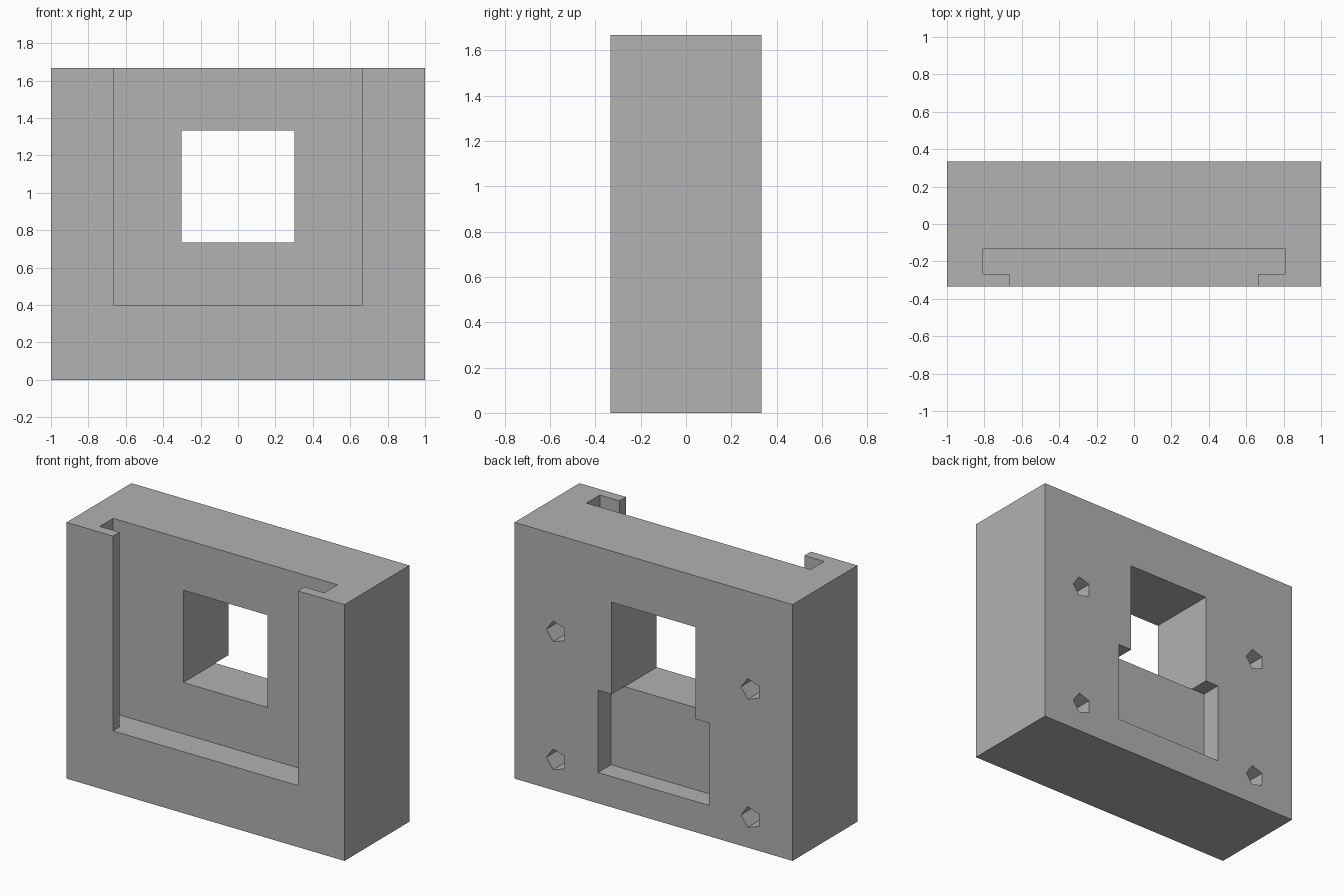
import bpy, bmesh, math
from mathutils import Vector

if "Cube" in bpy.data.objects:
    bpy.data.objects.remove(bpy.data.objects["Cube"], do_unlink=True)

grey = bpy.data.materials.new("plain grey")
grey.use_nodes = True
colour = (0.445, 0.445, 0.445, 1)
grey.diffuse_color = colour
grey.node_tree.nodes["Principled BSDF"].inputs["Base Color"].default_value = colour


def prism(name, outline, sweep):
    """Solid made by sweeping a closed outline of 3D points along a vector."""
    bm = bmesh.new()
    face = bm.faces.new([bm.verts.new(p) for p in outline])
    result = bmesh.ops.extrude_face_region(bm, geom=[face], use_keep_orig=True)
    moved = [v for v in result["geom"] if isinstance(v, bmesh.types.BMVert)]
    bmesh.ops.translate(bm, verts=moved, vec=Vector(sweep))
    bmesh.ops.recalc_face_normals(bm, faces=bm.faces)
    mesh = bpy.data.meshes.new(name)
    bm.to_mesh(mesh)
    bm.free()
    mesh.materials.append(grey)
    obj = bpy.data.objects.new(name, mesh)
    bpy.context.collection.objects.link(obj)
    return obj


def box(name, half_x, y0, y1, z0, z1):
    outline = [(-half_x, y0, z0), (half_x, y0, z0), (half_x, y0, z1), (-half_x, y0, z1)]
    return prism(name, outline, (0, y1 - y0, 0))


half_depth, height = 1 / 3, 5 / 3
body = box("mount_block", 1, -half_depth, half_depth, 0, height)

# T-shaped slot, open at the top and along the front
half_slot = [(0.665, -0.4), (0.665, -0.267), (0.807, -0.267), (0.807, -0.13)]
slot = half_slot + [(-x, y) for x, y in reversed(half_slot)]
cutters = [prism("slot_cutter", [(x, y, 0.4) for x, y in slot], (0, 0, 1.4))]

# Square window right through, and the shallow recess below it on the back
cutters.append(box("window_cutter", 0.302, -0.5, 0.5, 0.734, 1.334))
cutters.append(box("recess_cutter", 0.4, 0.2, 0.5, 0.2, 0.735))

# Four blind five-sided screw holes in the back
for x in (-0.7, 0.7):
    for z in (0.2, 1.033):
        ring = [(x + 0.071 * math.cos(math.tau * i / 5), 0,
                 z + 0.071 * math.sin(math.tau * i / 5)) for i in range(5)]
        cutters.append(prism("screw_hole_cutter", ring, (0, 0.5, 0)))

for cutter in cutters:
    cutter.hide_render = True
    cutter.hide_viewport = True
    cutter.display_type = 'WIRE'
    cut = body.modifiers.new(cutter.name, 'BOOLEAN')
    cut.operation = 'DIFFERENCE'
    cut.solver = 'EXACT'
    cut.object = cutter
